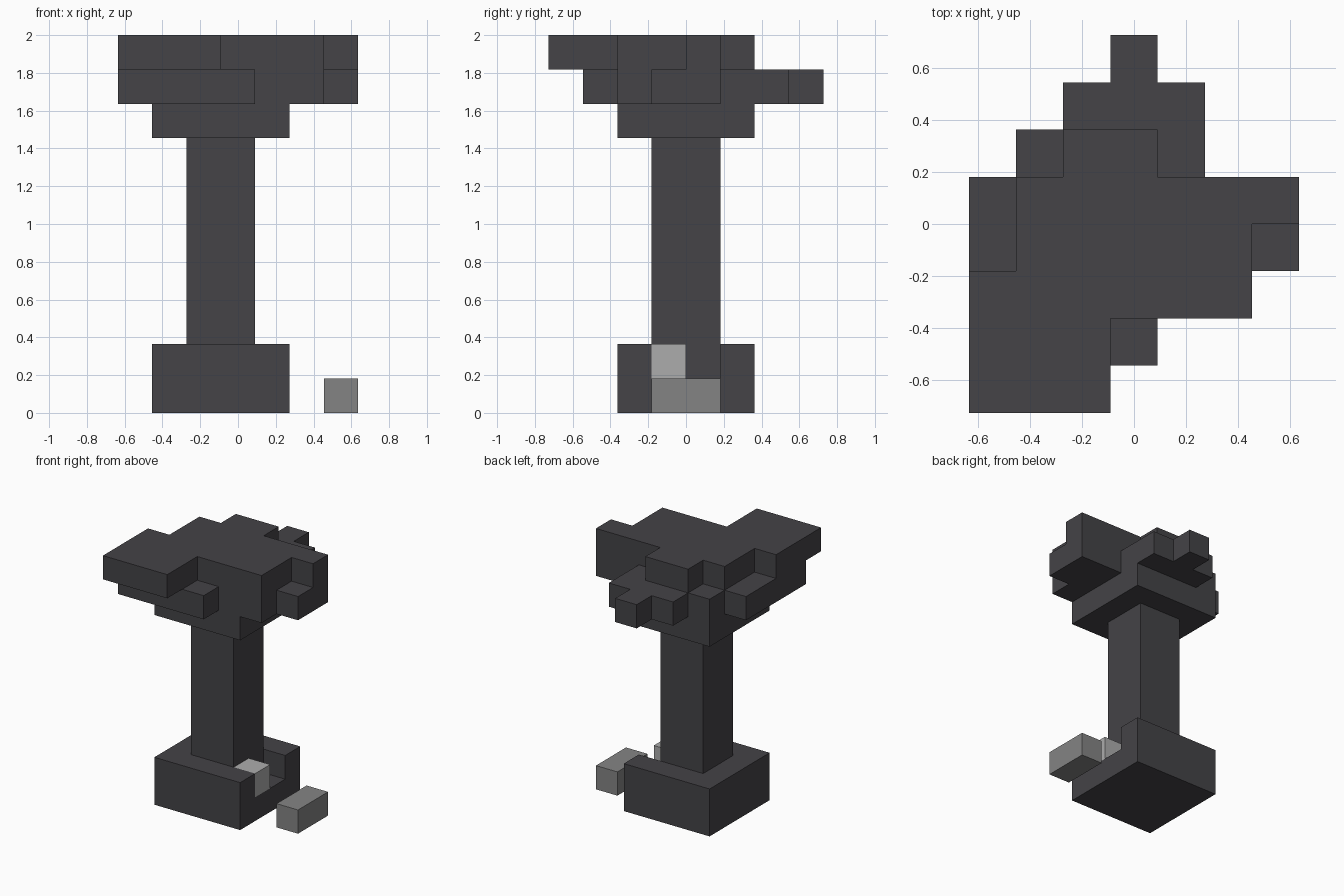
import bpy
import bmesh
from mathutils import Vector

U = 2 / 11                          # edge of one cube
ORIGIN = Vector((-3.5, -4, 0))      # grid corner, in cubes


def material(name, rgb):
    m = bpy.data.materials.new(name)
    m.use_nodes = True
    m.diffuse_color = (*rgb, 1)
    m.node_tree.nodes["Principled BSDF"].inputs["Base Color"].default_value = (*rgb, 1)
    return m


def box(x, y, z):
    """Cells of a block, each axis given as (first, last)."""
    return {(i, j, k)
            for i in range(x[0], x[1] + 1)
            for j in range(y[0], y[1] + 1)
            for k in range(z[0], z[1] + 1)}


def rows(z, spans):
    """Cells of one layer, as an x span for each row from front to back."""
    return {(i, j, z) for j, (a, b) in spans.items() for i in range(a, b + 1)}


def cube_part(name, cells, mat):
    """Skin a set of cells with outer faces only, then merge flat areas."""
    bm = bmesh.new()
    for cell in cells:
        for axis in range(3):
            for side in (-1, 1):
                n = Vector((0, 0, 0))
                n[axis] = side
                if tuple(int(c + d) for c, d in zip(cell, n)) in cells:
                    continue
                u = Vector((0, 0, 0))
                u[(axis + 1) % 3] = 1
                v = n.cross(u)
                mid = Vector(cell) + Vector((.5, .5, .5)) + ORIGIN + n / 2
                bm.faces.new([bm.verts.new((mid + (u * a + v * b) / 2) * U)
                              for a, b in ((-1, -1), (1, -1), (1, 1), (-1, 1))])
    bmesh.ops.remove_doubles(bm, verts=bm.verts, dist=U / 100)
    bmesh.ops.dissolve_limit(bm, angle_limit=.01, verts=bm.verts, edges=bm.edges)
    mesh = bpy.data.meshes.new(name)
    bm.to_mesh(mesh)
    bm.free()
    mesh.materials.append(mat)
    obj = bpy.data.objects.new(name, mesh)
    bpy.context.collection.objects.link(obj)
    return obj


start_cube = bpy.data.objects.get("Cube")
if start_cube:
    bpy.data.objects.remove(start_cube, do_unlink=True)

dark = material("dark stone", (.058, .056, .063))
grey = material("mid grey stone", (.231, .231, .231))
pale = material("pale grey stone", (.413, .413, .413))

# Square base with a notch broken out of its left side
notch = box((4, 4), (3, 4), (1, 1))
cube_part("base", box((1, 4), (2, 5), (0, 1)) - notch, dark)

# Pillar
cube_part("pillar", box((2, 3), (3, 4), (2, 7)), dark)

# Ragged top: square capital, then two irregular layers
capital = box((1, 4), (2, 5), (8, 8))
lower = rows(9, {1: (0, 3), 2: (0, 5), 3: (0, 6), 4: (0, 6),
                 5: (1, 4), 6: (2, 4), 7: (3, 3)})
upper = rows(10, {0: (0, 2), 1: (0, 2), 2: (0, 5), 3: (1, 5),
                  4: (1, 6), 5: (2, 3)})
cube_part("ragged_top", capital | lower | upper, dark)

# Pale stone left in the notch, and the fallen block beside the base
cube_part("notch_stone", box((4, 4), (3, 3), (1, 1)), pale)
cube_part("fallen_block", box((6, 6), (3, 4), (0, 0)), grey)
